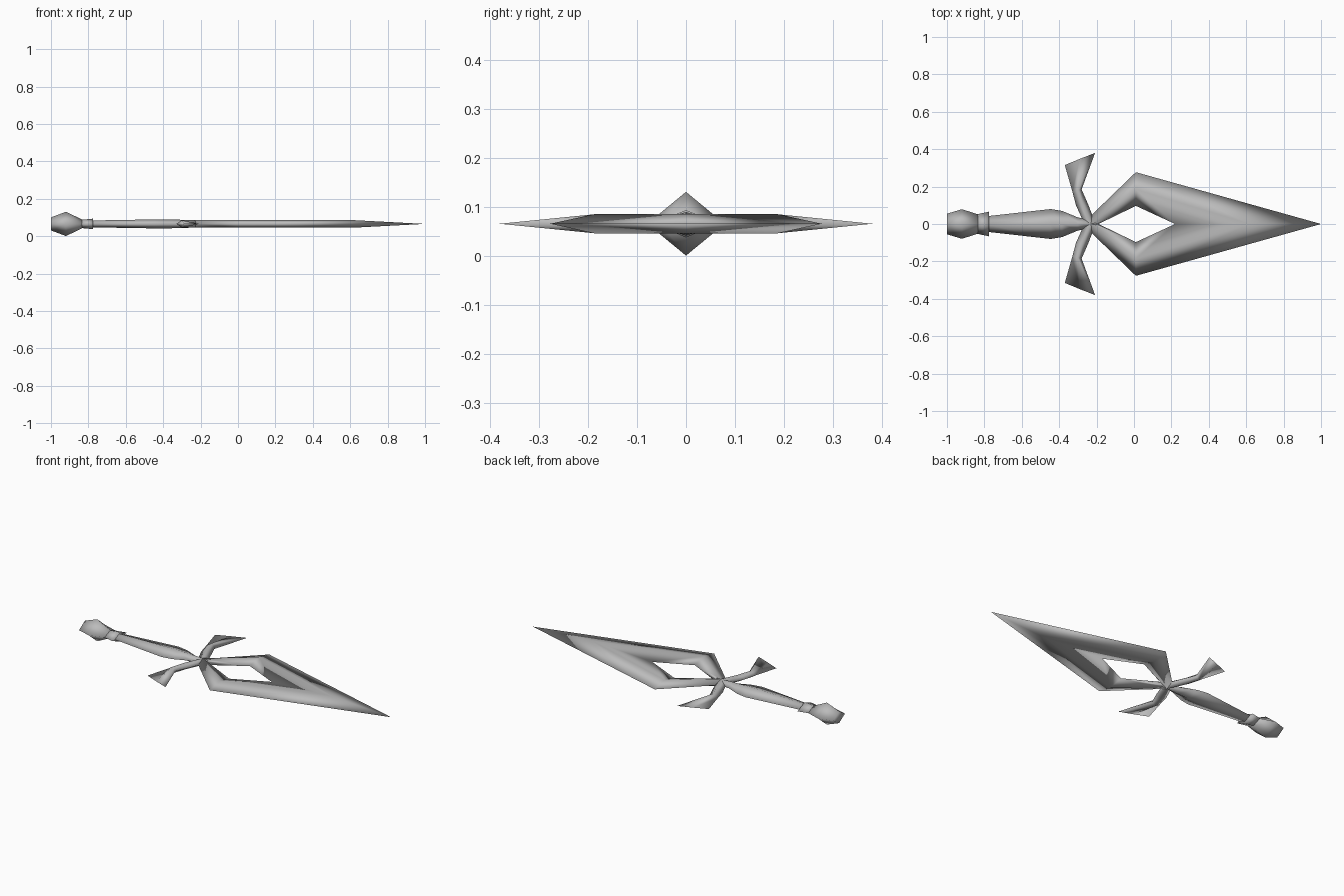
import bpy, bmesh

if "Cube" in bpy.data.objects:
    bpy.data.objects.remove(bpy.data.objects["Cube"])

MID = 0.066   # height of the flat symmetry plane

steel = bpy.data.materials.new("grey steel")
steel.diffuse_color = (0.5, 0.5, 0.5, 1)
steel.use_nodes = True
steel.node_tree.nodes["Principled BSDF"].inputs["Base Color"].default_value = steel.diffuse_color


def ridged(name, rows, mirror_y=False, cap_start=True, cap_end=True):
    """Rows are (edge, ridge, edge, ridge height); halves are mirrored in z and optionally y."""
    bm = bmesh.new()
    for sy in ((1, -1) if mirror_y else (1,)):
        for sz in (1, -1):
            grid = []
            for a, r, b, h in rows:
                grid.append([bm.verts.new((a[0], sy * a[1], MID)),
                             bm.verts.new((r[0], sy * r[1], MID + sz * h)),
                             bm.verts.new((b[0], sy * b[1], MID))])
            for p, q in zip(grid, grid[1:]):
                for i in (0, 1):
                    bm.faces.new((p[i], p[i + 1], q[i + 1], q[i]))
            if cap_start:
                bm.faces.new(grid[0])
            if cap_end:
                bm.faces.new(grid[-1])
    bmesh.ops.remove_doubles(bm, verts=bm.verts, dist=1e-4)
    bmesh.ops.dissolve_degenerate(bm, edges=bm.edges, dist=1e-5)
    bmesh.ops.recalc_face_normals(bm, faces=bm.faces)
    for f in bm.faces:
        f.smooth = True
    me = bpy.data.meshes.new(name)
    bm.to_mesh(me)
    bm.free()
    me.materials.append(steel)
    ob = bpy.data.objects.new(name, me)
    bpy.context.collection.objects.link(ob)


def bar(name, stations):
    """Diamond-section bar along x from (x, half width, half height)."""
    ridged(name, [((x, w), (x, 0), (x, -w), h) for x, w, h in stations])


# split blade with a diamond opening: outer edge, ridge, inner edge
ridged("blade", [
    ((-0.23, 0.045), (-0.23, 0), (-0.19, 0), 0.02),
    ((0.01, 0.277), (0.01, 0.185), (0.01, 0.097), 0.02),
    ((1.0, 0), (0.62, 0), (0.22, 0), 0.02),
], mirror_y=True, cap_end=False)

# flared cross guard, thinning to a sharp outer edge
ridged("guard", [
    ((-0.265, 0), (-0.23, 0), (-0.205, 0), 0.02),
    ((-0.31, 0.10), (-0.275, 0.10), (-0.243, 0.10), 0.02),
    ((-0.33, 0.175), (-0.30, 0.18), (-0.28, 0.185), 0.02),
    ((-0.37, 0.315), (-0.29, 0.348), (-0.208, 0.38), 0.0005),
], mirror_y=True, cap_start=False)

# grip swelling toward the guard
bar("grip", [(-0.80, 0.04, 0.018), (-0.445, 0.08, 0.024),
             (-0.385, 0.07, 0.024), (-0.30, 0.035, 0.022), (-0.20, 0.015, 0.018)])

# collar and pommel
bar("collar", [(-0.84, 0.052, 0.022), (-0.775, 0.066, 0.028)])
bar("pommel", [(-1.0, 0.055, 0.035), (-0.92, 0.079, 0.065), (-0.835, 0.052, 0.024)])
